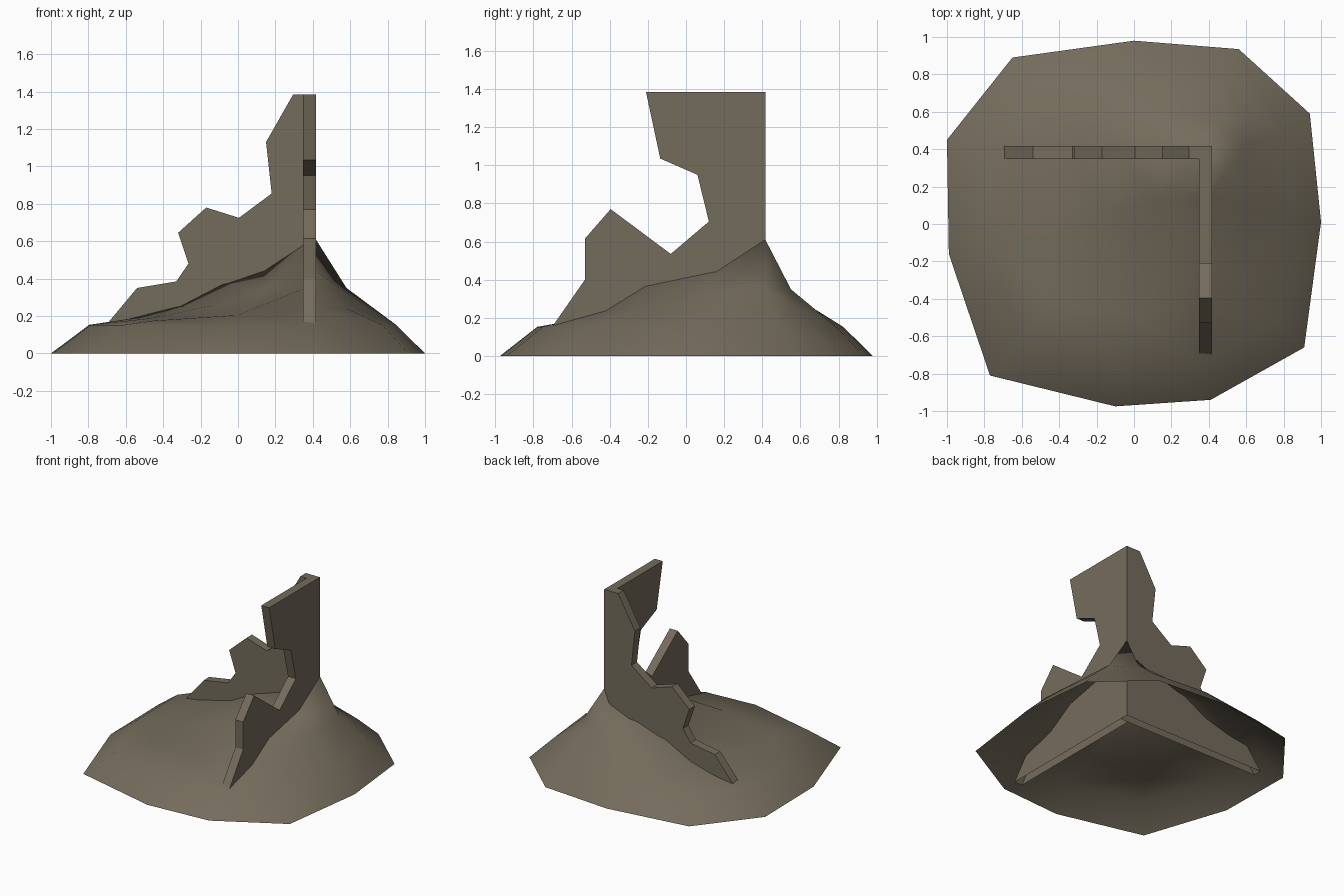
import bpy
import bmesh
from mathutils import Vector
from mathutils.geometry import delaunay_2d_cdt

if "Cube" in bpy.data.objects:
    bpy.data.objects.remove(bpy.data.objects["Cube"])

earth = bpy.data.materials.new("dusty brown stone")
earth.diffuse_color = (0.175, 0.15, 0.107, 1)
earth.use_nodes = True
earth.node_tree.nodes["Principled BSDF"].inputs["Base Color"].default_value = earth.diffuse_color


def add_object(name, bm):
    mesh = bpy.data.meshes.new(name)
    bm.to_mesh(mesh)
    bm.free()
    mesh.materials.append(earth)
    obj = bpy.data.objects.new(name, mesh)
    bpy.context.collection.objects.link(obj)
    return obj


def broken_wall(name, profile, place, depth):
    """Extrude a broken silhouette (u, z); place maps it onto the wall plane."""
    bm = bmesh.new()
    face = bm.faces.new([bm.verts.new(place(u, z)) for u, z in profile])
    ext = bmesh.ops.extrude_face_region(bm, geom=[face], use_keep_orig=True)
    bmesh.ops.translate(bm, vec=depth,
                        verts=[g for g in ext["geom"] if isinstance(g, bmesh.types.BMVert)])
    bmesh.ops.recalc_face_normals(bm, faces=bm.faces)
    # the buried underside is open
    under = [f for f in bm.faces if all(v.co.z < 0.001 for v in f.verts)]
    bmesh.ops.delete(bm, geom=under, context='FACES')
    return add_object(name, bm)


# Ruined corner: two broken walls meeting at a right angle
OUT, INN = 0.416, 0.348
T = OUT - INN
back_profile = [(OUT, 0), (OUT, 1.385), (0.295, 1.385), (0.15, 1.13), (0.18, 0.855),
                (0.005, 0.725), (-0.17, 0.78), (-0.32, 0.645), (-0.265, 0.48),
                (-0.33, 0.385), (-0.54, 0.35), (-0.69, 0.17), (-0.82, 0)]
side_profile = [(INN, 0), (INN, 1.385), (-0.21, 1.385), (-0.135, 1.035), (0.06, 0.95),
                (0.12, 0.705), (-0.08, 0.535), (-0.395, 0.77), (-0.53, 0.615),
                (-0.53, 0.4), (-0.69, 0.17), (-0.82, 0)]
broken_wall("back_wall", back_profile, lambda u, z: (u, INN, z), (0, T, 0))
broken_wall("side_wall", side_profile, lambda u, z: (INN, u, z), (T, 0, 0))

# Earth mound: open shell, rim on the ground, shoulder ring, peak at the wall corner
rim = [(-1, 0.45), (-0.65, 0.89), (0, 0.98), (0.56, 0.935), (0.94, 0.59), (1, 0.01),
       (0.91, -0.66), (0.41, -0.94), (-0.1, -0.975), (-0.77, -0.81), (-0.99, -0.16)]
inner = [(0.416, 0.416, 0.61), (0.35, 0.35, 0.58), (0.58, 0.42, 0.35), (0.42, 0.55, 0.35),
         (0.57, 0.1, 0.33), (0.58, -0.25, 0.24), (0.41, -0.21, 0.37), (0.41, -0.43, 0.235),
         (0.41, 0.15, 0.445), (0.14, 0.38, 0.455), (-0.08, 0.38, 0.38), (-0.33, 0.38, 0.25),
         (0.14, 0.12, 0.34), (-0.12, 0.05, 0.26), (0.0, -0.48, 0.205), (-0.45, -0.1, 0.19),
         (-0.45, -0.42, 0.175), (-0.58, 0.35, 0.185),
         (0.1, 0.62, 0.28), (-0.3, 0.62, 0.21), (0.58, 0.56, 0.27)]
points = [(x, y, 0) for x, y in rim]
points += [(x * 0.82 + 0.025, y * 0.82 + 0.02, 0.153) for x, y in rim]
points += inner
n = len(rim)
ring_edges = [(k + i, k + (i + 1) % n) for k in (0, n) for i in range(n)]
flat = [Vector(p[:2]) for p in points]
_, _, tris, origin, _, _ = delaunay_2d_cdt(flat, ring_edges, [], 0, 1e-5)
bm = bmesh.new()
verts = [bm.verts.new(points[o[0]]) for o in origin]
for tri in tris:
    if any(origin[i][0] >= n for i in tri):   # skip slivers outside the rim
        bm.faces.new([verts[i] for i in tri]).smooth = True
bmesh.ops.recalc_face_normals(bm, faces=bm.faces)
if sum(f.normal.z for f in bm.faces) < 0:
    bmesh.ops.reverse_faces(bm, faces=bm.faces)
add_object("earth_mound", bm)
